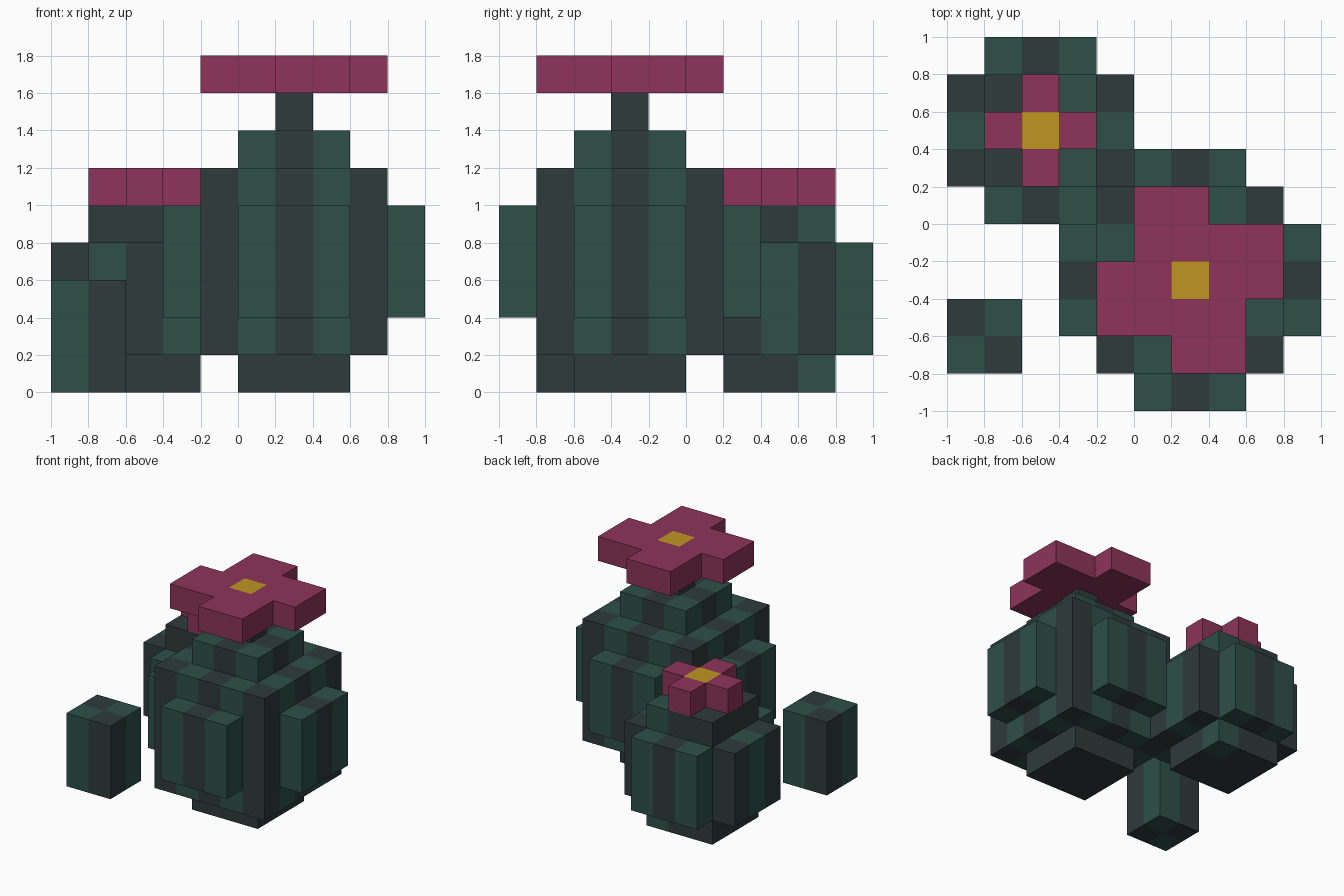
import bpy
import bmesh
from mathutils import Vector

cube = bpy.data.objects.get("Cube")
if cube:
    bpy.data.objects.remove(cube, do_unlink=True)

S = 0.2  # block size
GREEN, DARK, PINK, YELLOW = range(4)


def material(name, color):
    m = bpy.data.materials.new(name)
    m.use_nodes = True
    m.diffuse_color = (*color, 1)
    m.node_tree.nodes["Principled BSDF"].inputs["Base Color"].default_value = (*color, 1)
    return m


MATS = [
    material("cactus green", (0.027, 0.080, 0.064)),
    material("dark green", (0.028, 0.043, 0.043)),
    material("petal pink", (0.270, 0.035, 0.102)),
    material("flower yellow", (0.527, 0.305, 0.016)),
]


def box(xs, ys, zs, rule):
    """Blocks over inclusive ranges, coloured by a rule of the column."""
    return {(x, y, z): rule(x, y)
            for x in range(xs[0], xs[1] + 1)
            for y in range(ys[0], ys[1] + 1)
            for z in range(zs[0], zs[1] + 1)}


def build(name, cells, center):
    """Outer skin of a set of blocks, placed around a centre column."""
    bm = bmesh.new()
    origin = Vector((center[0], center[1], 0))
    for cell, color in cells.items():
        c = Vector(cell)
        for axis in range(3):
            for sign in (-1, 1):
                n = Vector((0, 0, 0))
                n[axis] = sign
                if tuple(int(v) for v in c + n) in cells:
                    continue
                u, v = Vector((0, 0, 0)), Vector((0, 0, 0))
                u[(axis + 1) % 3] = 0.5
                v[(axis + 2) % 3] = 0.5 * sign
                mid = c + n * 0.5 + Vector((0, 0, 0.5))
                corners = (mid - u - v, mid + u - v, mid + u + v, mid - u + v)
                f = bm.faces.new([bm.verts.new(p * S + origin) for p in corners])
                f.material_index = color
    bmesh.ops.remove_doubles(bm, verts=bm.verts[:], dist=0.001)
    mesh = bpy.data.meshes.new(name)
    bm.to_mesh(mesh)
    bm.free()
    for m in MATS:
        mesh.materials.append(m)
    bpy.context.collection.objects.link(bpy.data.objects.new(name, mesh))


def dark(x, y):
    return DARK


def petals(x, y):
    return PINK if x or y else YELLOW


def ribs(x, y):
    return DARK if x == 0 or y == 0 or abs(x * y) == 4 else GREEN


def small_ribs(x, y):
    if abs(x) == 2:
        return DARK if y else GREEN
    return GREEN if x else DARK


def small_cap(x, y):
    return GREEN if x == 1 and y else DARK


def small_base(x, y):
    return GREEN if x == 1 and y == 1 else DARK


ONE, MID, WIDE, FULL = (0, 0), (-1, 1), (-2, 2), (-3, 3)
BIG, SMALL = (0.3, -0.3), (-0.5, 0.5)

# Large cactus: foot, ribbed body, side bulges, cap and stem
large = box(MID, MID, (0, 0), dark)
large |= box(WIDE, WIDE, (1, 5), ribs)
large |= box(FULL, MID, (2, 4), ribs)
large |= box(MID, FULL, (2, 4), ribs)
large |= box(MID, MID, (6, 6), ribs)
large |= box(ONE, ONE, (7, 7), dark)
build("large_cactus", large, BIG)

# Large flower: pinwheel of four petals
flower = box(MID, MID, (8, 8), petals)
for x, y in ((-1, 2), (0, 2), (2, 1), (2, 0), (1, -2), (0, -2), (-2, -1), (-2, 0)):
    flower[x, y, 8] = PINK
build("large_flower", flower, BIG)

# Small cactus: foot, cross-shaped body and cap
small = box(MID, MID, (0, 0), small_base)
small |= box(WIDE, MID, (1, 3), small_ribs)
small |= box(MID, WIDE, (1, 3), small_ribs)
small |= box(MID, MID, (4, 4), small_cap)
build("small_cactus", small, SMALL)

# Small flower: plain cross
bloom = box(MID, ONE, (5, 5), petals) | box(ONE, MID, (5, 5), petals)
build("small_flower", bloom, SMALL)

# Young shoot: chequered block standing apart
shoot = box((0, 1), (0, 1), (0, 2), lambda x, y: DARK if (x + y) % 2 else GREEN)
build("cactus_shoot", shoot, (-0.9, -0.7))
